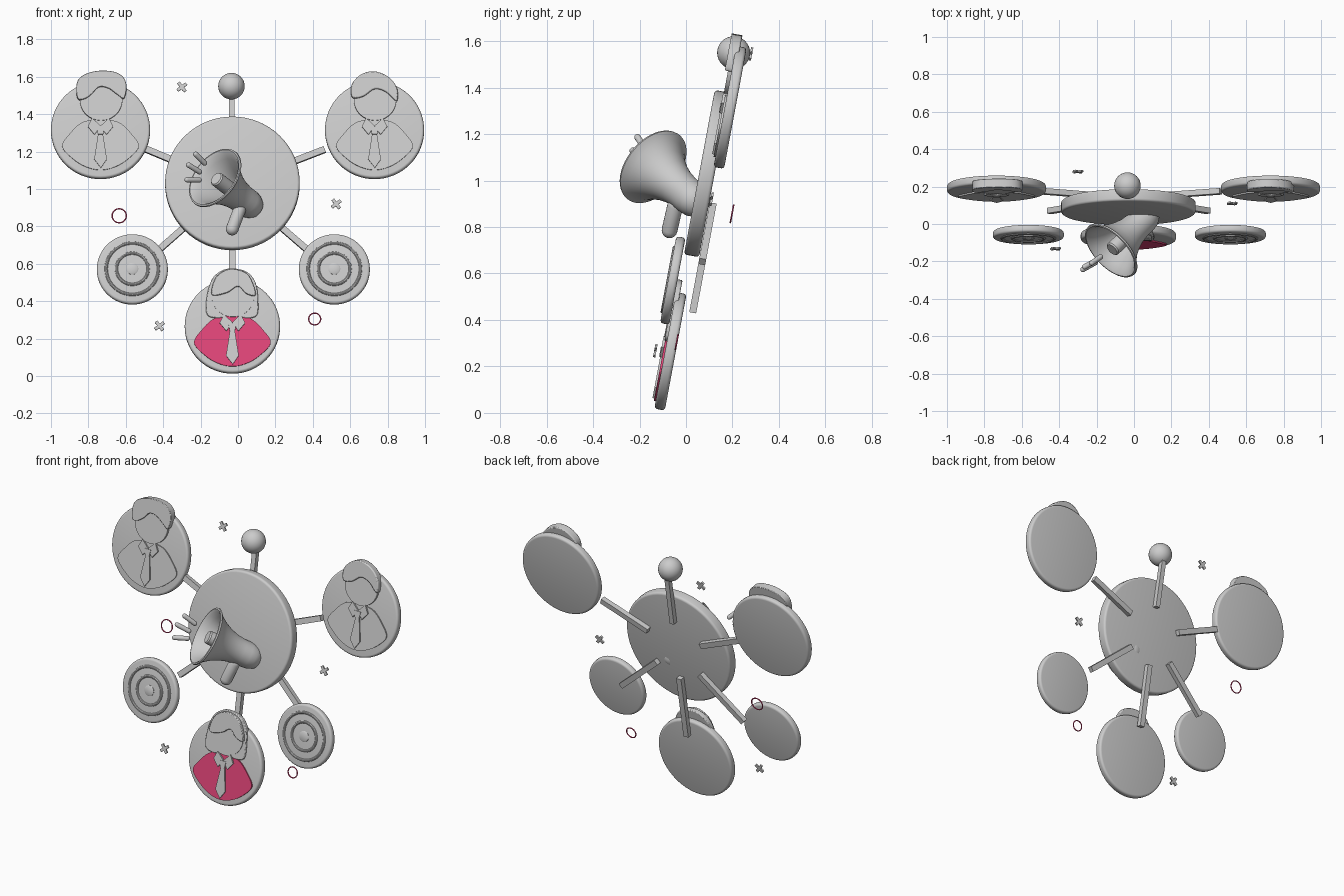
import bpy, bmesh, math
from mathutils import Matrix, Vector

if "Cube" in bpy.data.objects:
    bpy.data.objects.remove(bpy.data.objects["Cube"])

TILT = Matrix.Rotation(math.radians(90 - 10.6), 4, 'X')   # whole board leans back
HUB = Vector((-0.03, 0.09, 1.03))

pink = bpy.data.materials.new("pink")
pink.diffuse_color = (0.75, 0.06, 0.19, 1)
pink.use_nodes = True
pink.node_tree.nodes["Principled BSDF"].inputs["Base Color"].default_value = pink.diffuse_color


def frame(c):
    return Matrix.Translation(c) @ TILT


def aim(p, d):
    return Matrix.Translation(p) @ Vector(d).to_track_quat('Z', 'Y').to_matrix().to_4x4()


def finish(name, bm, mat=None, angle=35):
    bmesh.ops.remove_doubles(bm, verts=bm.verts, dist=1e-5)
    bmesh.ops.recalc_face_normals(bm, faces=bm.faces)
    me = bpy.data.meshes.new(name)
    bm.to_mesh(me)
    bm.free()
    ob = bpy.data.objects.new(name, me)
    bpy.context.collection.objects.link(ob)
    if mat:
        me.materials.append(mat)
    bpy.ops.object.select_all(action='DESELECT')
    ob.select_set(True)
    bpy.context.view_layer.objects.active = ob
    bpy.ops.object.shade_smooth_by_angle(angle=math.radians(angle))
    return ob


def lathe(name, prof, m, n=48, closed=False, mat=None):
    """Revolve (radius, height) points around local z."""
    bm = bmesh.new()
    rings = [[bm.verts.new(m @ Vector((r * math.cos(2 * math.pi * i / n),
                                       r * math.sin(2 * math.pi * i / n), h)))
              for i in range(n)] for r, h in prof]
    pairs = list(zip(rings, rings[1:])) + ([(rings[-1], rings[0])] if closed else [])
    for a, b in pairs:
        for i in range(n):
            j = (i + 1) % n
            bm.faces.new((a[i], a[j], b[j], b[i]))
    return finish(name, bm, mat)


def disc(name, c, r, h, bev=0.014):
    prof = [(0, -h)]
    for s in (-1, 1):
        arc = [(r - bev + bev * math.cos(a), s * (h - bev + bev * math.sin(a)))
               for a in (math.pi / 2 * k / 4 for k in range(5))]
        prof += arc[::-1] if s < 0 else arc
    return lathe(name, prof + [(0, h)], frame(c), 64)


def capsule(name, a, b, r):
    a, b = Vector(a), Vector(b)
    L = (b - a).length
    q = [math.pi / 2 * k / 5 for k in range(6)]
    prof = [(r * math.sin(t), r - r * math.cos(t)) for t in q]
    prof += [(r * math.cos(t), L - r + r * math.sin(t)) for t in q]
    return lathe(name, prof, aim(a, b - a), 20)


def torus(name, m, R, r, mat=None):
    prof = [(R + r * math.cos(2 * math.pi * k / 10), r * math.sin(2 * math.pi * k / 10)) for k in range(10)]
    return lathe(name, prof, m, 48, True, mat)


def smooth_loop(p, n=5):
    """Catmull-Rom through a closed outline."""
    out, P = [], [Vector(q) for q in p]
    for i in range(len(P)):
        a, b, c, d = (P[(i + k) % len(P)] for k in (-1, 0, 1, 2))
        for k in range(n):
            t = k / n
            out.append(0.5 * (2 * b + (c - a) * t + (2 * a - 5 * b + 4 * c - d) * t * t
                              + (3 * b - a - 3 * c + d) * t ** 3))
    return out


def plate(name, pts, c, w0, w1, curved=True, bev=0.0, mat=None):
    """Flat outline in the board plane, given thickness from w0 to w1."""
    pts = smooth_loop(pts) if curved else [Vector(p) for p in pts]
    m = frame(c)
    bm = bmesh.new()
    lo, hi = ([bm.verts.new(m @ Vector((p.x, p.y, w))) for p in pts] for w in (w0, w1))
    bm.faces.new(lo)
    bm.faces.new(hi)
    for i in range(len(pts)):
        j = (i + 1) % len(pts)
        bm.faces.new((lo[i], lo[j], hi[j], hi[i]))
    ob = finish(name, bm, mat)
    if bev:
        mod = ob.modifiers.new("soft_edge", 'BEVEL')
        mod.width, mod.segments, mod.limit_method = bev, 2, 'ANGLE'
    return ob


def arm(name, target, r0, r1, wid=0.034):
    d = TILT.inverted() @ (Vector(target) - HUB)
    m = frame(HUB) @ Matrix.Rotation(math.atan2(d.y, d.x), 4, 'Z')
    m = m @ Matrix.Translation(((r0 + r1) / 2, 0, -0.05)) @ Matrix.Diagonal((r1 - r0, wid, 0.03, 1))
    bm = bmesh.new()
    bmesh.ops.create_cube(bm, size=1, matrix=m)
    finish(name, bm)


# hub disc and satellites with their arms
disc("hub_disc", HUB, 0.36, 0.033)
MAN_L, MAN_R, WOMAN = Vector((-0.735, 0.19, 1.315)), Vector((0.73, 0.19, 1.315)), Vector((-0.03, -0.067, 0.265))
for name, c, r, r1 in (("left_man", MAN_L, 0.265, 0.53), ("right_man", MAN_R, 0.265, 0.53),
                       ("woman", WOMAN, 0.255, 0.6)):
    disc(name + "_disc", c, r, 0.023)
    arm(name + "_arm", c, 0.2, r1)
for name, x in (("left_target", -0.565), ("right_target", 0.515)):
    c = Vector((x, -0.057, 0.57))
    disc(name + "_disc", c, 0.19, 0.02)
    arm(name + "_arm", c, 0.2, 0.57)
    m = frame(c) @ Matrix.Translation((0, 0, 0.018))
    for R in (0.14, 0.085):
        torus(name + "_ring", m, R, 0.009)
    lathe(name + "_dot", [(0, -0.005), (0.032, -0.005), (0.032, 0.004), (0.025, 0.008), (0, 0.008)], m)

# ball on the top arm
BALL = Vector((-0.035, 0.205, 1.55))
arm("ball_arm", BALL, 0.18, 0.5, 0.03)
lathe("top_ball", [(0.071 * math.sin(math.pi * k / 16), -0.071 * math.cos(math.pi * k / 16))
                   for k in range(17)], Matrix.Translation(BALL), 32)

# people reliefs
half_bust = [(0.045, 0.05), (0.105, 0.033), (0.162, -0.022), (0.205, -0.095),
             (0.14, -0.168), (0.07, -0.208)]
BUST = [(0, 0.05)] + half_bust + [(0, -0.222)] + [(-x, y) for x, y in half_bust[::-1]]
COLLAR = [(0.045, 0.06), (0.0, 0.015), (0.032, -0.032), (0.068, 0.012)]
KNOT = [(-0.022, 0.012), (0.022, 0.012), (0.014, -0.03), (-0.014, -0.03)]
TIE = [(-0.013, -0.028), (0.013, -0.028), (0.034, -0.165), (0.002, -0.212), (-0.034, -0.165)]
HAIR_L = [(-0.123, 0.166), (-0.128, 0.24), (-0.1, 0.285), (-0.025, 0.312), (0.064, 0.31),
          (0.118, 0.283), (0.139, 0.23), (0.125, 0.165), (0.09, 0.185), (0.04, 0.22),
          (-0.01, 0.225), (-0.05, 0.185), (-0.09, 0.16)]
HAIR_R = [(-0.118, 0.17), (-0.122, 0.24), (-0.07, 0.295), (0.0, 0.311), (0.075, 0.28),
          (0.12, 0.22), (0.118, 0.15), (0.06, 0.2), (0.0, 0.215), (-0.06, 0.175)]
FRINGE = [(-0.11, 0.165), (-0.09, 0.255), (-0.03, 0.3), (0.03, 0.3), (0.09, 0.265), (0.125, 0.165),
          (0.075, 0.17), (0.03, 0.21), (-0.03, 0.175)]
LONG_HAIR = [(-0.135, 0.06), (-0.138, 0.15), (-0.11, 0.25), (-0.055, 0.3), (0.01, 0.31), (0.08, 0.29),
             (0.125, 0.23), (0.138, 0.13), (0.13, 0.055), (0.07, 0.04), (0.0, 0.06), (-0.07, 0.04)]
HEAD = [(0.003 + 0.114 * math.cos(2 * math.pi * k / 48), 0.16 + 0.114 * math.sin(2 * math.pi * k / 48))
        for k in range(48)]
for name, c, hair, mat in (("left_man", MAN_L, HAIR_L, None), ("right_man", MAN_R, HAIR_R, None),
                           ("woman", WOMAN, FRINGE, pink)):
    plate(name + "_bust", BUST, c, 0.01, 0.031, mat=mat)
    plate(name + "_head", HEAD, c, 0.01, 0.038, False)
    plate(name + "_hair", hair, c, 0.005, 0.052, bev=0.006)
    plate(name + "_collar_right", COLLAR, c, 0.02, 0.041, False)
    plate(name + "_collar_left", [(-x, y) for x, y in COLLAR], c, 0.02, 0.041, False)
    plate(name + "_tie_knot", KNOT, c, 0.02, 0.044, False)
    plate(name + "_tie", TIE, c, 0.02, 0.039, False)
plate("woman_long_hair", LONG_HAIR, WOMAN, 0.005, 0.034, bev=0.005)

# megaphone: hollow bell, rounded tail, core, grip and sound strokes
AXIS = aim((-0.12, -0.14, 1.058), (-0.63, -0.6, 0.49))
outer = [(0, -0.36), (0.03, -0.353), (0.058, -0.333), (0.073, -0.3), (0.077, -0.265), (0.077, -0.22),
         (0.083, -0.17), (0.097, -0.12), (0.12, -0.07), (0.148, -0.028), (0.168, -0.008), (0.178, 0)]
inner = [(0.176, 0.008), (0.168, 0.01), (0.155, 0.0), (0.135, -0.03), (0.108, -0.075), (0.085, -0.125),
         (0.07, -0.17), (0, -0.17)]
lathe("megaphone_bell", outer + inner, AXIS)
lathe("megaphone_core", [(0, -0.18), (0.04, -0.18), (0.04, -0.012), (0.034, -0.004), (0, -0.004)], AXIS, 32)
capsule("megaphone_grip", (0.02, -0.04, 0.92), (-0.043, -0.078, 0.755), 0.034)
for a, b in (((-0.17, -0.17, 1.13), (-0.235, -0.215, 1.195)),
             ((-0.195, -0.19, 1.085), (-0.275, -0.235, 1.135)),
             ((-0.195, -0.2, 1.048), (-0.285, -0.25, 1.05))):
    capsule("sound_stroke", a, b, 0.014)

# small floating crosses and rings
o, i = 0.03, 0.0085
quarter = [(i, i), (o, i), (o, -i)]
for c in ((-0.3, 0.28, 1.545), (0.525, 0.11, 0.92), (-0.42, -0.132, 0.268)):
    pts = []
    for k in range(4):
        rot = Matrix.Rotation(-k * math.pi / 2 + 0.65, 2)
        pts += [rot @ Vector(p) for p in quarter]
    plate("small_cross", pts, c, -0.005, 0.005, False)
for c, R in (((-0.635, 0.198, 0.857), 0.038), ((0.41, -0.04, 0.305), 0.032)):
    torus("small_ring", frame(c), R, 0.0035, pink)
